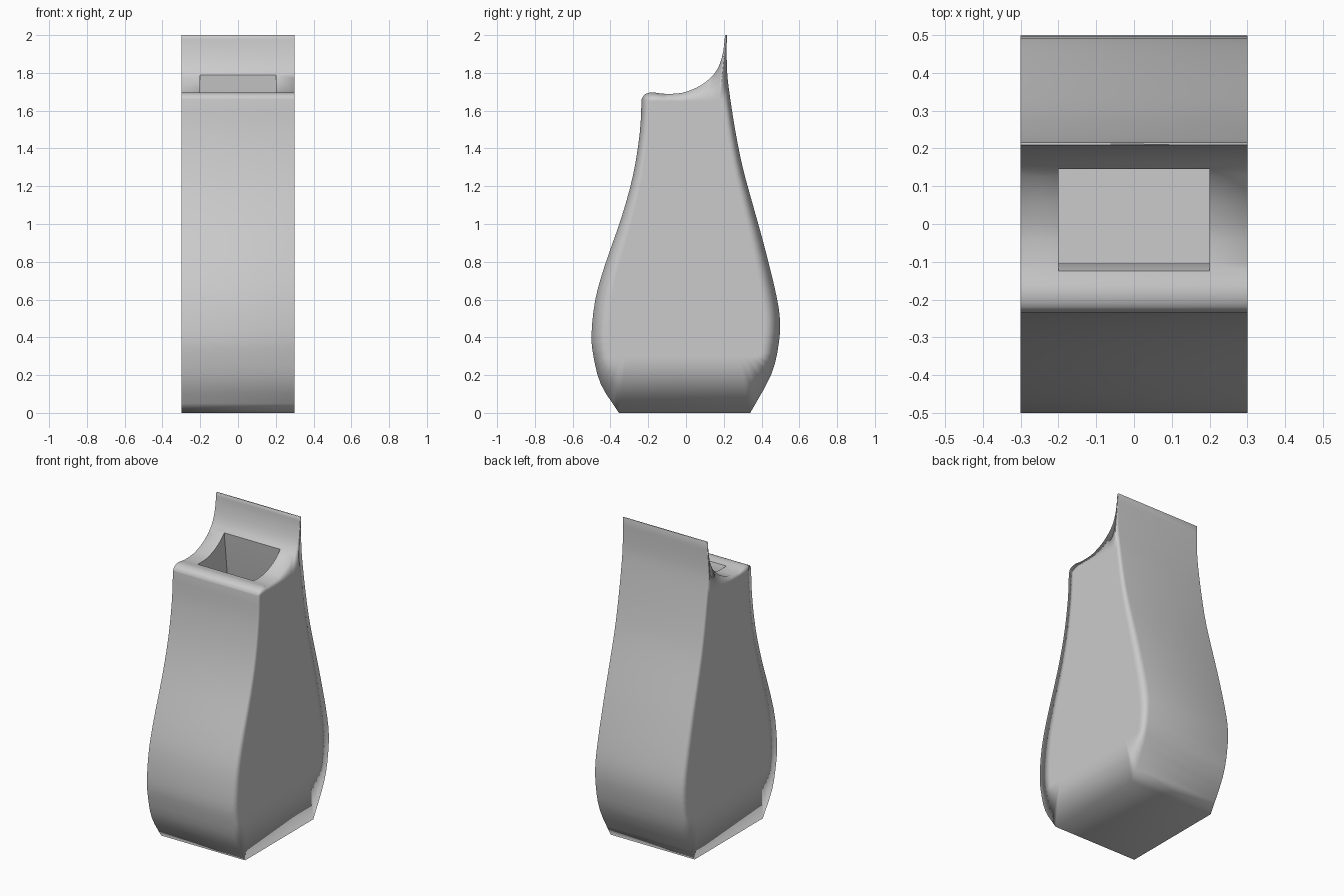
import bpy
import bmesh
from mathutils import Vector

cube = bpy.data.objects.get("Cube")
if cube:
    bpy.data.objects.remove(cube, do_unlink=True)

HALF, HOLE = 0.3, 0.2          # half widths of body and opening

grey = bpy.data.materials.new("plain_grey")
grey.use_nodes = True
colour = (0.6, 0.6, 0.6, 1)
grey.diffuse_color = colour
grey.node_tree.nodes["Principled BSDF"].inputs["Base Color"].default_value = colour


def spline(points, steps=3):
    """Catmull-Rom curve that keeps every control point."""
    p = [Vector(q) for q in points]
    p = [2 * p[0] - p[1]] + p + [2 * p[-1] - p[-2]]
    out = []
    for a, b, c, d in zip(p, p[1:], p[2:], p[3:]):
        for k in range(steps):
            t = k / steps
            out.append(0.5 * (2 * b + (c - a) * t + (2 * a - 5 * b + 4 * c - d) * t * t
                              + (3 * b - a - 3 * c + d) * t ** 3))
    return out + [p[-2]]


def finish(name, bm):
    mesh = bpy.data.meshes.new(name)
    bm.to_mesh(mesh)
    bm.free()
    mesh.materials.append(grey)
    mesh.shade_smooth()
    ob = bpy.data.objects.new(name, mesh)
    bpy.context.collection.objects.link(ob)
    return ob


# Side profile (y, z): front, scooped top, back
front = spline([(-0.355, 0), (-0.45, 0.15), (-0.49, 0.3), (-0.5, 0.42), (-0.48, 0.6),
                (-0.43, 0.78), (-0.34, 1.04), (-0.28, 1.26), (-0.245, 1.48), (-0.235, 1.66)])
scoop = spline([(-0.235, 1.66), (-0.22, 1.685), (-0.18, 1.697), (-0.125, 1.69), (-0.06, 1.69),
                (0, 1.7), (0.08, 1.735), (0.145, 1.79), (0.18, 1.85), (0.2, 1.93), (0.207, 2)])
back = spline([(0.216, 2), (0.216, 1.85), (0.225, 1.73), (0.26, 1.5), (0.3, 1.3), (0.36, 1.08),
               (0.41, 0.9), (0.47, 0.66), (0.497, 0.5), (0.49, 0.36), (0.45, 0.2), (0.34, 0)])
profile = front + scoop[1:] + back
n = len(profile)


def nearest(y):
    ids = range(len(front), len(front) + len(scoop) - 1)
    return min(ids, key=lambda i: abs(profile[i].x - y))


first, last = nearest(-0.125), nearest(0.145)

# Body: full-width strips around the profile, leaving the opening in the scoop
bm = bmesh.new()


def row(x):
    return [bm.verts.new((x, p.x, p.y)) for p in profile]


left, right = row(HALF), row(-HALF)
rim = {i: [bm.verts.new((s * HOLE, profile[i].x, profile[i].y)) for s in (1, -1)]
       for i in range(first, last + 1)}
for i in range(n):
    j = (i + 1) % n
    if first <= i < last:
        bm.faces.new((left[i], rim[i][0], rim[j][0], left[j]))
        bm.faces.new((rim[i][1], right[i], right[j], rim[j][1]))
    else:
        near = rim[i] if i == last else []
        far = rim[j][::-1] if j == first else []
        bm.faces.new([left[i], *near, right[i], right[j], *far, left[j]])

# Flat side panels with a soft border
for side, edge in ((HALF, left), (-HALF, right)):
    inner = [bm.verts.new((side, p.x * 0.82, min(max(p.y, 0.3), 1.65))) for p in profile]
    for i in range(n):
        j = (i + 1) % n
        bm.faces.new((edge[i], edge[j], inner[j], inner[i]))
    bm.faces.new(inner)
bmesh.ops.recalc_face_normals(bm, faces=bm.faces)
body = finish("body", bm)
soften = body.modifiers.new("soft_normals", "WEIGHTED_NORMAL")
soften.mode = "FACE_AREA"

# Cavity: hollow that follows the body walls below the opening
bm = bmesh.new()
rim_line = profile[first:last + 1]
walls = [Vector(q) for q in [(0.2, 1.3), (0.31, 0.9), (0.39, 0.5), (0.3, 0.1), (-0.3, 0.1),
                             (-0.39, 0.42), (-0.33, 0.78), (-0.18, 1.26), (-0.105, 1.63)]]
loop = rim_line + walls
sides = [[bm.verts.new((s * HOLE, p.x, p.y)) for p in loop] for s in (1, -1)]
for i in range(len(rim_line) - 1, len(loop)):
    j = (i + 1) % len(loop)
    bm.faces.new((sides[0][i], sides[1][i], sides[1][j], sides[0][j]))
for s in sides:
    bm.faces.new(s)
bmesh.ops.recalc_face_normals(bm, faces=bm.faces)
bmesh.ops.reverse_faces(bm, faces=bm.faces)
cavity = finish("inner_cavity", bm)
bpy.ops.object.select_all(action="DESELECT")
cavity.select_set(True)
bpy.context.view_layer.objects.active = cavity
bpy.ops.object.shade_smooth_by_angle(angle=0.6)
